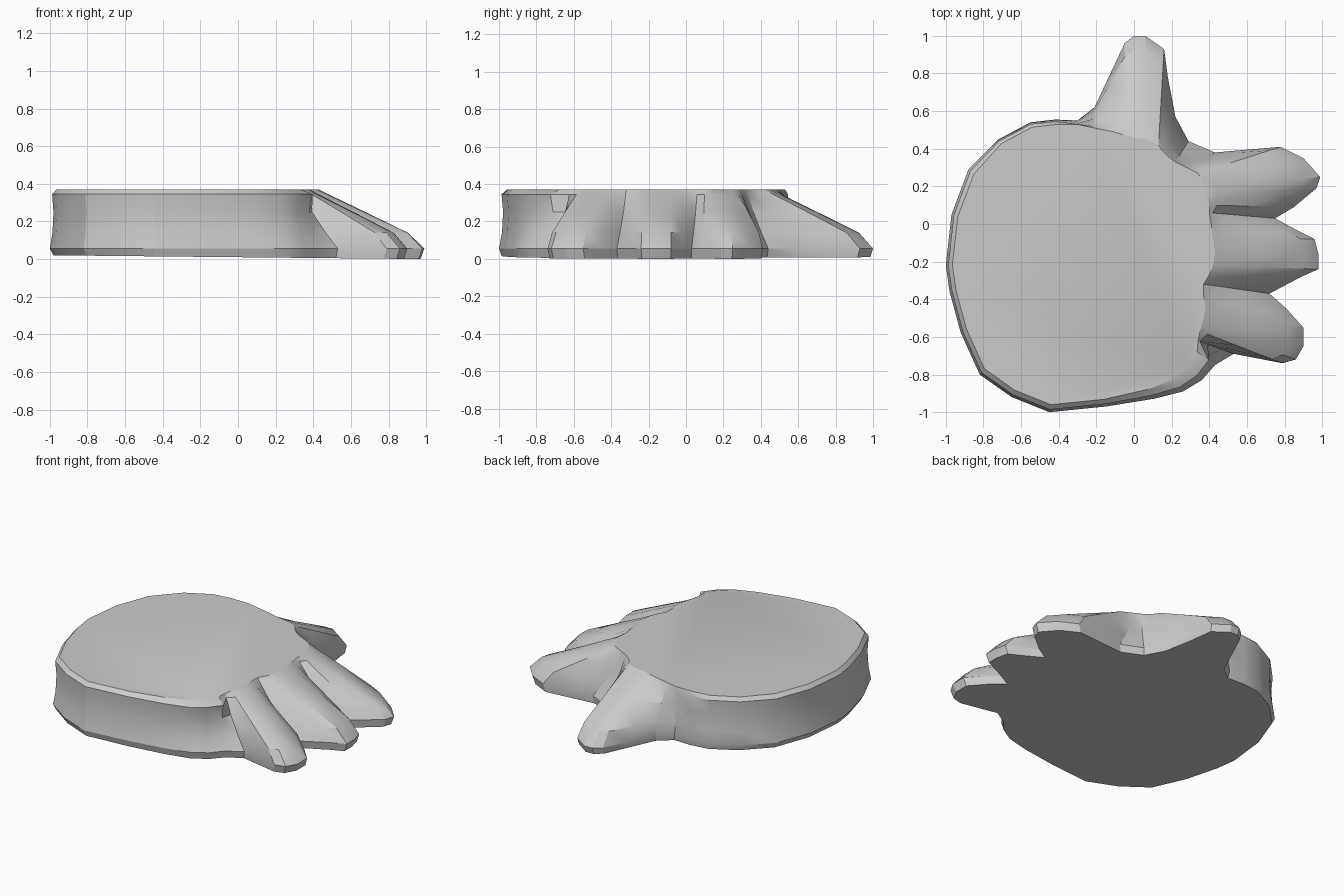
import bpy, bmesh

# Each digit: (ground x, ground y, top x, top y); first and last points are the webs
thumb = [(-0.30, 0.55, -0.30, 0.53), (-0.21, 0.62, -0.21, 0.51), (-0.13, 0.79, -0.11, 0.49),
         (-0.05, 0.96, -0.04, 0.47), (0.0, 1.0, 0.0, 0.46), (0.06, 1.0, 0.07, 0.45),
         (0.16, 0.93, 0.13, 0.42), (0.18, 0.78, 0.15, 0.39), (0.22, 0.57, 0.18, 0.36),
         (0.29, 0.44, 0.22, 0.33)]
back_toe = [(0.43, 0.38, 0.26, 0.31), (0.60, 0.395, 0.30, 0.29), (0.78, 0.41, 0.34, 0.27),
            (0.90, 0.35, 0.36, 0.24), (0.99, 0.25, 0.38, 0.20), (0.97, 0.19, 0.39, 0.14),
            (0.85, 0.09, 0.40, 0.10), (0.75, 0.03, 0.40, 0.06)]
middle_toe = [(0.86, -0.03, 0.41, 0.0), (0.96, -0.08, 0.42, -0.08), (0.98, -0.16, 0.43, -0.15),
              (0.98, -0.24, 0.42, -0.22), (0.89, -0.28, 0.40, -0.27), (0.72, -0.37, 0.37, -0.32)]
front_toe = [(0.81, -0.45, 0.37, -0.38), (0.90, -0.55, 0.38, -0.44), (0.90, -0.65, 0.37, -0.50),
             (0.86, -0.72, 0.36, -0.54), (0.79, -0.74, 0.35, -0.57), (0.53, -0.69, 0.34, -0.62)]
webs = {thumb[0], thumb[-1], back_toe[0], back_toe[-1], middle_toe[-1], front_toe[-1]}

# Rounded heel of the slab, ground outline only
heel = [(0.43, -0.75), (0.36, -0.83), (0.26, -0.89), (0.10, -0.93), (-0.15, -0.97), (-0.45, -1.0),
        (-0.65, -0.92), (-0.82, -0.80), (-0.92, -0.58), (-0.98, -0.36), (-1.0, -0.22),
        (-0.97, 0.05), (-0.88, 0.29), (-0.72, 0.45), (-0.55, 0.54), (-0.42, 0.555)]

# Levels: height, digit blend towards the top outline, heel blend (waisted wall)
levels = [(0.055, 0, 0), (0.14, 0.14, 0.40), (0.25, 0.55, 0.55), (0.345, 0.91, 0.35), (0.37, 1, 1)]


def ring_points(level):
    z, digit_t, heel_t = level
    pts = []
    for p in thumb + back_toe + middle_toe + front_toe:
        t = digit_t ** 0.55 if p in webs else digit_t
        pts.append((p[0] + (p[2] - p[0]) * t, p[1] + (p[3] - p[1]) * t, z))
    for i, (x, y) in enumerate(heel):
        k = 0.05 + 0.08 * max(0, 1 - i / 4)      # wider slope beside the front toe
        if i > 12:
            k = 0.035
        pts.append((x + (-0.3 - x) * k * heel_t, y + (-0.2 - y) * k * heel_t, z))
    return pts


# Sole ring is slightly inset and tilted down towards the toes
sole = [(x * 0.98, y * 0.985, 0.01 - 0.01 * x) for x, y, _ in ring_points(levels[0])]
rings = [sole] + [ring_points(lv) for lv in levels]

# Loft the rings and cap both ends
bm = bmesh.new()
loops = [[bm.verts.new(p) for p in ring] for ring in rings]
n = len(sole)
for a, b in zip(loops, loops[1:]):
    for i in range(n):
        j = (i + 1) % n
        bm.faces.new((a[i], a[j], b[j], b[i]))
bm.faces.new(loops[0])
bm.faces.new(loops[-1])
bmesh.ops.recalc_face_normals(bm, faces=bm.faces)
mesh = bpy.data.meshes.new("clawed_foot_slab")
bm.to_mesh(mesh)
bm.free()
foot = bpy.data.objects.new("clawed_foot_slab", mesh)
bpy.context.collection.objects.link(foot)

# Soft facets with crisp rims
bpy.context.view_layer.objects.active = foot
foot.select_set(True)
bpy.ops.object.shade_smooth_by_angle(angle=0.45)
